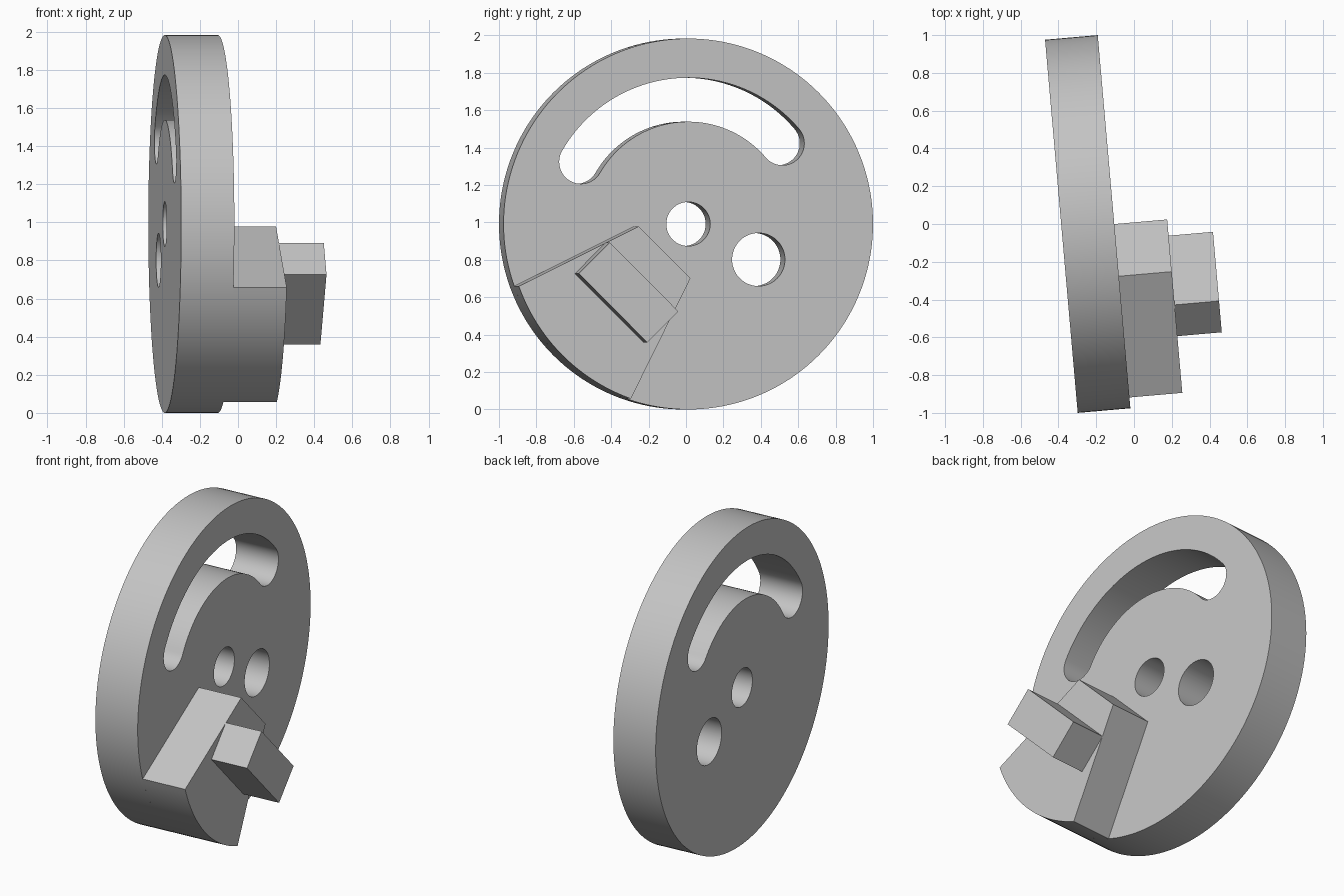
import bpy, bmesh
from math import sin, cos, radians, sqrt
from mathutils import Matrix, Vector

cube = bpy.data.objects.get("Cube")
if cube:
    bpy.data.objects.remove(cube, do_unlink=True)

RADIUS = 0.9915
HALF = 0.14            # half the disc thickness
BLOCK_TOP = 0.421      # outer face of the sector block
KEY_TOP = 0.657        # outer face of the key bar
FRAME = Matrix.Translation((-0.245, 0, RADIUS)) @ Matrix.Rotation(radians(5), 4, 'Z')

grey = bpy.data.materials.new("light grey")
grey.use_nodes = True
colour = (0.55, 0.55, 0.55, 1)
grey.diffuse_color = colour
grey.node_tree.nodes["Principled BSDF"].inputs["Base Color"].default_value = colour


def arc(radius, start, end, steps, centre=(0, 0)):
    """Points along an arc in the disc plane, angles in degrees."""
    angles = [radians(start + (end - start) * i / steps) for i in range(steps + 1)]
    return [(centre[0] + radius * cos(a), centre[1] + radius * sin(a)) for a in angles]


def circle(radius, steps, centre=(0, 0)):
    return arc(radius, 0, 360, steps, centre)[:-1]


def prism(name, outline, low, high):
    """Extrude an outline along the disc axis."""
    bm = bmesh.new()
    face = bm.faces.new([bm.verts.new((low, y, z)) for y, z in outline])
    result = bmesh.ops.extrude_face_region(bm, geom=[face])
    verts = [g for g in result["geom"] if isinstance(g, bmesh.types.BMVert)]
    bmesh.ops.translate(bm, verts=verts, vec=(high - low, 0, 0))
    bmesh.ops.recalc_face_normals(bm, faces=bm.faces)
    mesh = bpy.data.meshes.new(name)
    bm.to_mesh(mesh)
    bm.free()
    obj = bpy.data.objects.new(name, mesh)
    obj.matrix_world = FRAME
    mesh.materials.append(grey)
    bpy.context.collection.objects.link(obj)
    return obj


def activate(obj):
    bpy.ops.object.select_all(action='DESELECT')
    obj.select_set(True)
    bpy.context.view_layer.objects.active = obj


def diagonal(radial, across):
    """Point measured along and across the lower diagonal of the disc."""
    return ((across - radial) / sqrt(2), (-radial - across) / sqrt(2))


# Disc
disc = prism("disc", circle(RADIUS, 160), -HALF, HALF)

# Curved slot with rounded ends
mid, half_width, first, last = 0.6645, 0.1175, 40.5, 150
end_a = (mid * cos(radians(first)), mid * sin(radians(first)))
end_b = (mid * cos(radians(last)), mid * sin(radians(last)))
slot = (arc(mid + half_width, first, last, 60)
        + arc(half_width, last, last + 180, 24, end_b)[1:]
        + arc(mid - half_width, last, first, 60)[1:]
        + arc(half_width, first - 180, first, 24, end_a)[1:-1])

# Cut the slot and the two round holes
cuts = {"slot_cutter": slot,
        "centre_hole_cutter": circle(0.118, 48),
        "side_hole_cutter": circle(0.142, 48, (0.377, -0.19))}
for name, outline in cuts.items():
    cutter = prism(name, outline, -0.3, 0.3)
    cutter.hide_render = True
    mod = disc.modifiers.new(name, 'BOOLEAN')
    mod.operation = 'DIFFERENCE'
    mod.solver = 'EXACT'
    mod.object = cutter
    activate(disc)
    bpy.ops.object.modifier_apply(modifier=mod.name)
    bpy.data.objects.remove(cutter, do_unlink=True)

# Flared block that meets the rim
flare = arc(RADIUS, 225 - 25.4, 225 + 25.4, 24)
block = prism("sector_block",
              [diagonal(0.214, 0.196), diagonal(0.214, -0.196)] + flare,
              HALF, BLOCK_TOP)

# Rectangular key bar
key = prism("key_bar",
            [diagonal(0.4, 0.26), diagonal(0.4, -0.26),
             diagonal(0.635, -0.26), diagonal(0.635, 0.26)],
            BLOCK_TOP, KEY_TOP)

for obj in (disc, block):
    activate(obj)
    bpy.ops.object.shade_smooth_by_angle(angle=radians(30))
